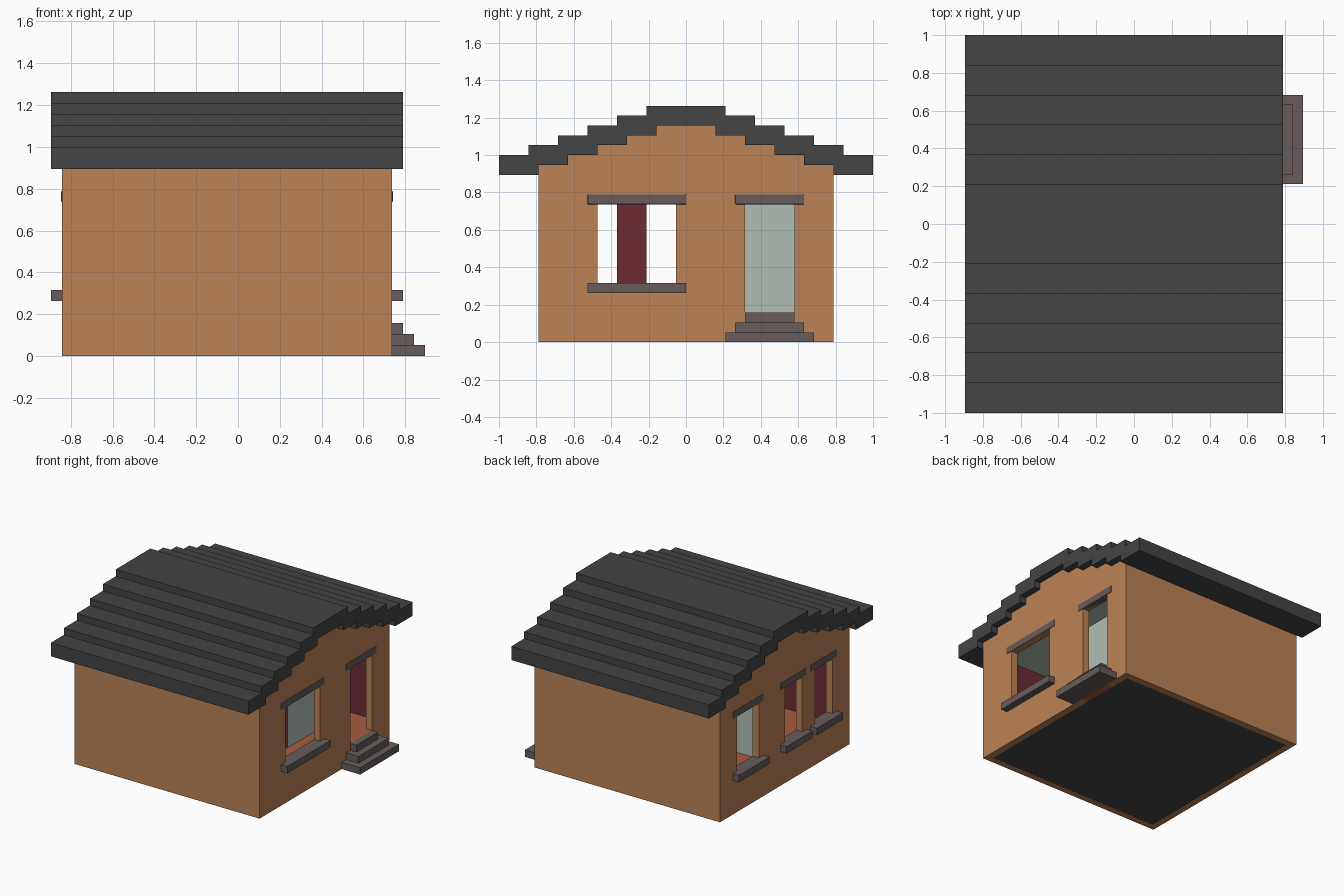
import bpy, bmesh

if "Cube" in bpy.data.objects:
    bpy.data.objects.remove(bpy.data.objects["Cube"])

U = 1 / 19  # one block


def material(name, r, g, b):
    m = bpy.data.materials.new(name)
    m.use_nodes = True
    m.diffuse_color = (r, g, b, 1)
    bsdf = next(n for n in m.node_tree.nodes if n.type == 'BSDF_PRINCIPLED')
    bsdf.inputs["Base Color"].default_value = (r, g, b, 1)
    return m


ORANGE = material("orange plaster", 0.504, 0.223, 0.093)
CHARCOAL = material("charcoal tile", 0.058, 0.058, 0.058)
STONE = material("grey stone", 0.138, 0.107, 0.107)
RED = material("dark red paint", 0.150, 0.025, 0.034)
GREEN = material("pale green paint", 0.445, 0.515, 0.456)
CLAY = material("terracotta floor", 0.400, 0.105, 0.045)


def prism(name, profile, x0, x1, *mats):
    """Extrude a (y, z) profile, given in blocks, from x0 to x1."""
    bm = bmesh.new()
    face = bm.faces.new([bm.verts.new((x0 * U, y * U, z * U)) for y, z in profile])
    ext = bmesh.ops.extrude_face_region(bm, geom=[face])
    moved = [v for v in ext["geom"] if isinstance(v, bmesh.types.BMVert)]
    bmesh.ops.translate(bm, verts=moved, vec=((x1 - x0) * U, 0, 0))
    bmesh.ops.recalc_face_normals(bm, faces=bm.faces)
    me = bpy.data.meshes.new(name)
    bm.to_mesh(me)
    bm.free()
    for m in mats:
        me.materials.append(m)
    ob = bpy.data.objects.new(name, me)
    bpy.context.collection.objects.link(ob)
    return ob


def box(name, x0, x1, y0, y1, z0, z1, *mats):
    return prism(name, [(y0, z0), (y1, z0), (y1, z1), (y0, z1)], x0, x1, *mats)


def mirrored(half):
    """Complete a profile running from the +y side up to the ridge."""
    return half + [(-y, z) for y, z in reversed(half)]


def stairs(y, z, steps):
    """Stepped slope: rises one block every three blocks inwards."""
    pts = []
    for i in range(steps):
        pts += [(y - 3 * i, z + i), (y - 3 * (i + 1), z + i)]
    return pts + [(y - 3 * steps, z + steps)]


# Stepped roof
under = stairs(15, 18, 4)
top = stairs(19, 19, 5)
prism("roof", mirrored([(19, 17)] + top) + [(-19, 17), (-15, 17)]
      + [(-y, z) for y, z in under] + list(reversed(under)) + [(15, 17)],
      -17, 15, CHARCOAL)

# Walls with a hollow interior, windows and a door
walls = prism("walls", mirrored([(15, 0)] + under), -16, 14, ORANGE, RED, GREEN)
right, left = (-17, -14), (12, 15)
windows = [("side", left, -9, -1), ("garden", right, 6, 11),
           ("garden_middle", right, -4, 0), ("garden_end", right, -11, -7)]
cutters = [box("interior_cutter", -15, 13, -14, 14, -1, 16),
           box("door_cutter", *left, 6, 11, -1, 14)]
for name, (x0, x1), y0, y1 in windows:
    cutters.append(box(name + "_cutter", x0, x1, y0, y1, 5, 14))
bpy.context.view_layer.objects.active = walls
for c in cutters:
    c.hide_render = True
    mod = walls.modifiers.new("cut", 'BOOLEAN')
    mod.operation, mod.solver, mod.object = 'DIFFERENCE', 'EXACT', c
    bpy.ops.object.modifier_apply(modifier=mod.name)
for c in cutters:
    bpy.data.objects.remove(c)

# Inner wall faces are red, the ceiling is pale green
for p in walls.data.polygons:
    x, y, z = p.center / U
    inside = -15.1 < x < 13.1 and abs(y) < 14.1 and 0.1 < z < 16.1
    if inside and p.normal.z < -0.5 and z > 15:
        p.material_index = 2
    elif inside and abs(p.normal.z) < 0.5:
        p.material_index = 1
    else:
        p.material_index = 0

# Floor with a dark underside
floor = box("floor", -15, 13, -14, 14, 0.02, 3, CLAY, CHARCOAL)
for p in floor.data.polygons:
    p.material_index = int(p.normal.z < -0.5)
box("door_threshold", 13, 14, 6, 11, 0.02, 3, CLAY)

# Inner partitions
box("hall_partition", 7, 8, 1, 14, 3, 16, GREEN)
cross = box("cross_partition", -15, 8, 0.02, 1, 3, 16, GREEN, RED)
for p in cross.data.polygons:
    p.material_index = int(p.normal.y < -0.5)


# Lintels and sills
def lintel(name, sign, y0, y1):
    a, b = (13.02, 14.08) if sign > 0 else (-16.08, -15.02)
    ob = box(name + "_lintel", a, b, y0 - 1, y1 + 1, 14, 15, STONE)
    bev = ob.modifiers.new("soft corners", 'BEVEL')
    bev.width, bev.segments = 0.004, 2


for name, (x0, x1), y0, y1 in windows:
    lintel(name, x0, y0, y1)
    a, b = (13.02, 15) if x0 > 0 else (-17, -15.02)
    box(name + "_sill", a, b, y0 - 1, y1 + 1, 5, 6, STONE)
lintel("door", 1, 6, 11)

# Entrance steps
for i in range(3):
    box(f"entrance_step_{i + 1}", 14, 17 - i, 4 + i, 13 - i, i, i + 1, STONE)
